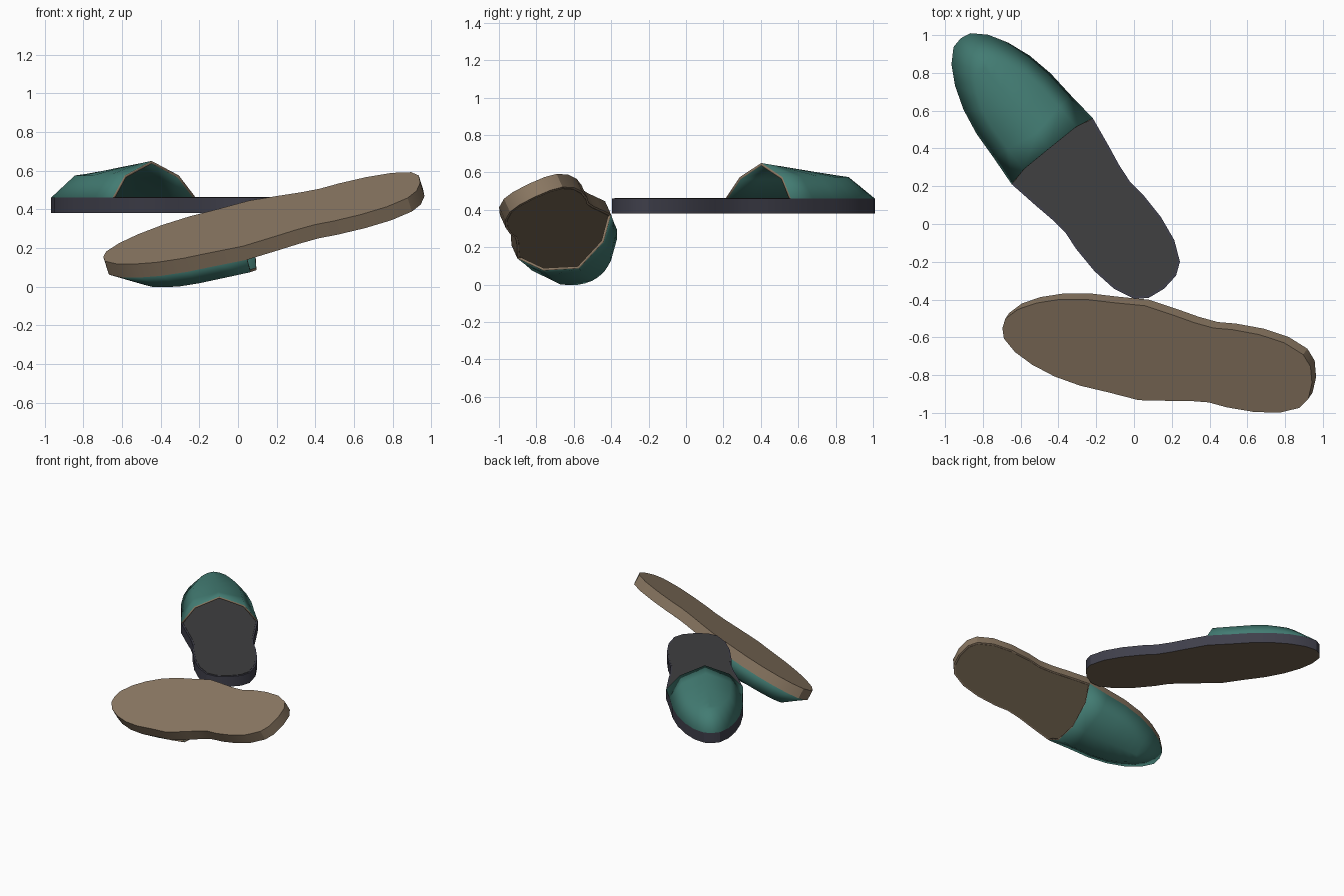
import bpy, bmesh, math
from mathutils import Matrix, Vector

if "Cube" in bpy.data.objects:
    bpy.data.objects.remove(bpy.data.objects["Cube"])

def material(name, rgb):
    m = bpy.data.materials.new(name)
    m.diffuse_color = (*rgb, 1)
    m.use_nodes = True
    m.node_tree.nodes["Principled BSDF"].inputs["Base Color"].default_value = m.diffuse_color
    return m

TAN = material("tan", (0.26, 0.19, 0.125))
NAVY = material("dark_slate", (0.05, 0.05, 0.07))
GREY = material("charcoal", (0.05, 0.05, 0.052))
BROWN = material("brown", (0.17, 0.125, 0.08))
TEAL = material("teal", (0.055, 0.2, 0.17))

# Half outline of the sole, toe to heel: (along, half width)
TOE = [(1.342, 0), (1.33, .058), (1.265, .125), (1.166, .181), (1.04, .226),
       (.897, .253), (.738, .263), (.573, .277)]
HEEL = [(.403, .249), (.295, .229), (.19, .218), (.09, .228), (-.06, .227),
        (-.2, .205), (-.308, .156), (-.352, .094), (-.366, 0)]
# Shoulder of the upper and its ridge, one entry per toe outline point
SHOULDER = [(1.18, 0), (1.165, .038), (1.125, .08), (1.06, .115), (.98, .15),
            (.87, .168), (.73, .175), (.593, .18)]
RIDGE = [1.18, 1.14, 1.08, 1.0, .9, .8, .7, .594]
SOLE_T = .08

def finish(name, bm, mats, pose, angle=30):
    me = bpy.data.meshes.new(name)
    bm.to_mesh(me)
    bm.free()
    for m in mats:
        me.materials.append(m)
    ob = bpy.data.objects.new(name, me)
    bpy.context.collection.objects.link(ob)
    ob.matrix_world = pose
    bpy.ops.object.select_all(action='DESELECT')
    ob.select_set(True)
    bpy.context.view_layer.objects.active = ob
    bpy.ops.object.shade_smooth_by_angle(angle=math.radians(angle))
    return ob

def slab(name, inset, z0, z1, mats, pose):
    half = TOE + HEEL
    pts = half + [(u, -w) for u, w in half[-2:0:-1]]
    k = 1 - inset / .25
    ku = 1 - inset / .85
    pts = [((u - .488) * ku + .488, w * k) for u, w in pts]
    bm = bmesh.new()
    lo = [bm.verts.new((u, w, z0)) for u, w in pts]
    hi = [bm.verts.new((u, w, z1)) for u, w in pts]
    bottom = bm.faces.new(lo)
    bm.faces.new(hi)
    n = len(pts)
    for i in range(n):
        j = (i + 1) % n
        bm.faces.new((lo[i], lo[j], hi[j], hi[i]))
    bottom.material_index = len(mats) - 1
    bmesh.ops.recalc_face_normals(bm, faces=bm.faces)
    return finish(name, bm, mats, pose)

def upper(name, pose):
    bm = bmesh.new()
    ribs = []
    for (bu, bw), (su, sw), ru in zip(TOE, SHOULDER, RIDGE):
        rz = .195 + .075 * (1.18 - ru) / .586
        rib = [(bu, -bw, SOLE_T), (su, -sw, .195), (ru, 0, rz),
               (su, sw, .195), (bu, bw, SOLE_T)]
        ribs.append([bm.verts.new(p) for p in rib])
    for a, b in zip(ribs, ribs[1:]):
        for i in range(4):
            bm.faces.new((a[i], a[i + 1], b[i + 1], b[i]))
    bmesh.ops.remove_doubles(bm, verts=bm.verts, dist=1e-4)
    bm.normal_update()
    if sum(f.normal.z for f in bm.faces) < 0:
        bmesh.ops.reverse_faces(bm, faces=bm.faces)
    ob = finish(name, bm, [TEAL, TAN], pose, 60)
    sol = ob.modifiers.new("shell", 'SOLIDIFY')
    sol.thickness = .014
    sol.offset = -1
    sol.material_offset_rim = 1

def slipper(prefix, pose, sole_mats, bed_mat):
    slab(prefix + "_sole", 0, 0, SOLE_T, sole_mats, pose)
    slab(prefix + "_footbed", .012, SOLE_T - .02, SOLE_T + .003, [bed_mat], pose)
    upper(prefix + "_upper", pose)

def pose_from(origin, forward, up):
    x = Vector(forward).normalized()
    z = Vector(up)
    z = (z - x * z.dot(x)).normalized()
    m = Matrix((x, z.cross(x), z)).transposed().to_4x4()
    m.translation = origin
    return m

# Level slipper, and the overturned slipper leaning beside it
slipper("level", pose_from((-.072, -.059, .38), (-.63, .776, 0), (0, 0, 1)), [NAVY, BROWN], GREY)
slipper("overturned", pose_from((.591, -.78, .456), (-.96, .17, -.225), (.274, .394, -.873)),
        [TAN], BROWN)
